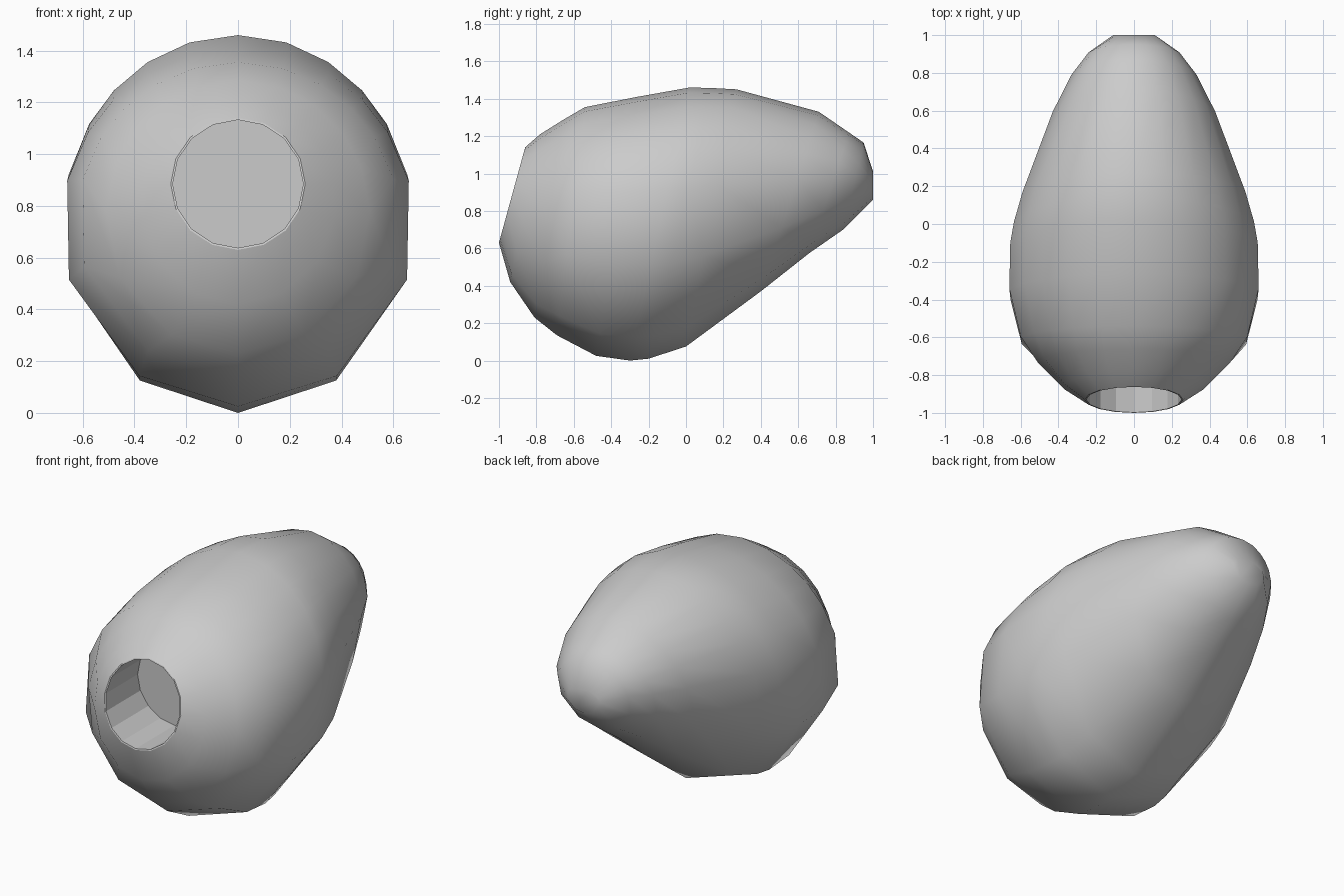
import bpy, bmesh
from math import sin, cos, radians

if "Cube" in bpy.data.objects:
    bpy.data.objects.remove(bpy.data.objects["Cube"])

# Slanted cross-sections: top (y, z), bottom (y, z), half width
SECTIONS = [
    ((-0.86, 1.14), (-1.00, 0.63), 0.26),
    ((-0.78, 1.21), (-0.94, 0.42), 0.37),
    ((-0.66, 1.285), (-0.81, 0.23), 0.51),
    ((-0.54, 1.355), (-0.69, 0.135), 0.60),
    ((-0.26, 1.41), (-0.48, 0.025), 0.66),
    ((0.02, 1.46), (-0.30, 0.00), 0.655),
    ((0.14, 1.457), (-0.20, 0.01), 0.635),
    ((0.27, 1.45), (0.00, 0.075), 0.59),
    ((0.71, 1.33), (0.40, 0.37), 0.43),
    ((0.87, 1.22), (0.66, 0.575), 0.33),
    ((0.95, 1.165), (0.84, 0.70), 0.24),
    ((1.00, 1.01), (1.00, 0.86), 0.11),
]
# Even spacing at the opening, coarser towards the underside on the body
EVEN = [22.5 * i for i in range(9)]
BODY = [0, 16, 31, 45, 58, 75, 107, 146, 180]


def full_circle(half):
    return half + [360 - a for a in half[-2:0:-1]]


def section_points(top, bottom, width, blend, scale=1.0):
    half = [e + (b - e) * blend for e, b in zip(EVEN, BODY)]
    width /= max(sin(radians(a)) for a in half)
    cy, cz = (top[0] + bottom[0]) / 2, (top[1] + bottom[1]) / 2
    hy, hz = (top[0] - bottom[0]) / 2, (top[1] - bottom[1]) / 2
    return [(scale * width * sin(radians(a)),
             cy + scale * hy * cos(radians(a)),
             cz + scale * hz * cos(radians(a))) for a in full_circle(half)]


bm = bmesh.new()


def add_ring(points):
    return [bm.verts.new(p) for p in points]


def bridge(a, b, smooth):
    n = len(a)
    for i in range(n):
        j = (i + 1) % n
        bm.faces.new((a[i], a[j], b[j], b[i])).smooth = smooth


# Egg-shaped outer shell
rings = [add_ring(section_points(*s, min(i / 3, 1))) for i, s in enumerate(SECTIONS)]
for a, b in zip(rings, rings[1:]):
    bridge(a, b, True)
bm.faces.new(rings[-1]).smooth = True

# Thin lip and straight recess with a flat back
lip_points = section_points(*SECTIONS[0], 0, 0.97)
lip = add_ring(lip_points)
back = add_ring([(x, -0.62, z) for x, y, z in lip_points])
bridge(rings[0], lip, False)
bridge(lip, back, False)
bm.faces.new(back).smooth = False

bmesh.ops.recalc_face_normals(bm, faces=bm.faces)
mesh = bpy.data.meshes.new("hollow_egg_body")
bm.to_mesh(mesh)
bm.free()
body = bpy.data.objects.new("hollow_egg_body", mesh)
bpy.context.collection.objects.link(body)
